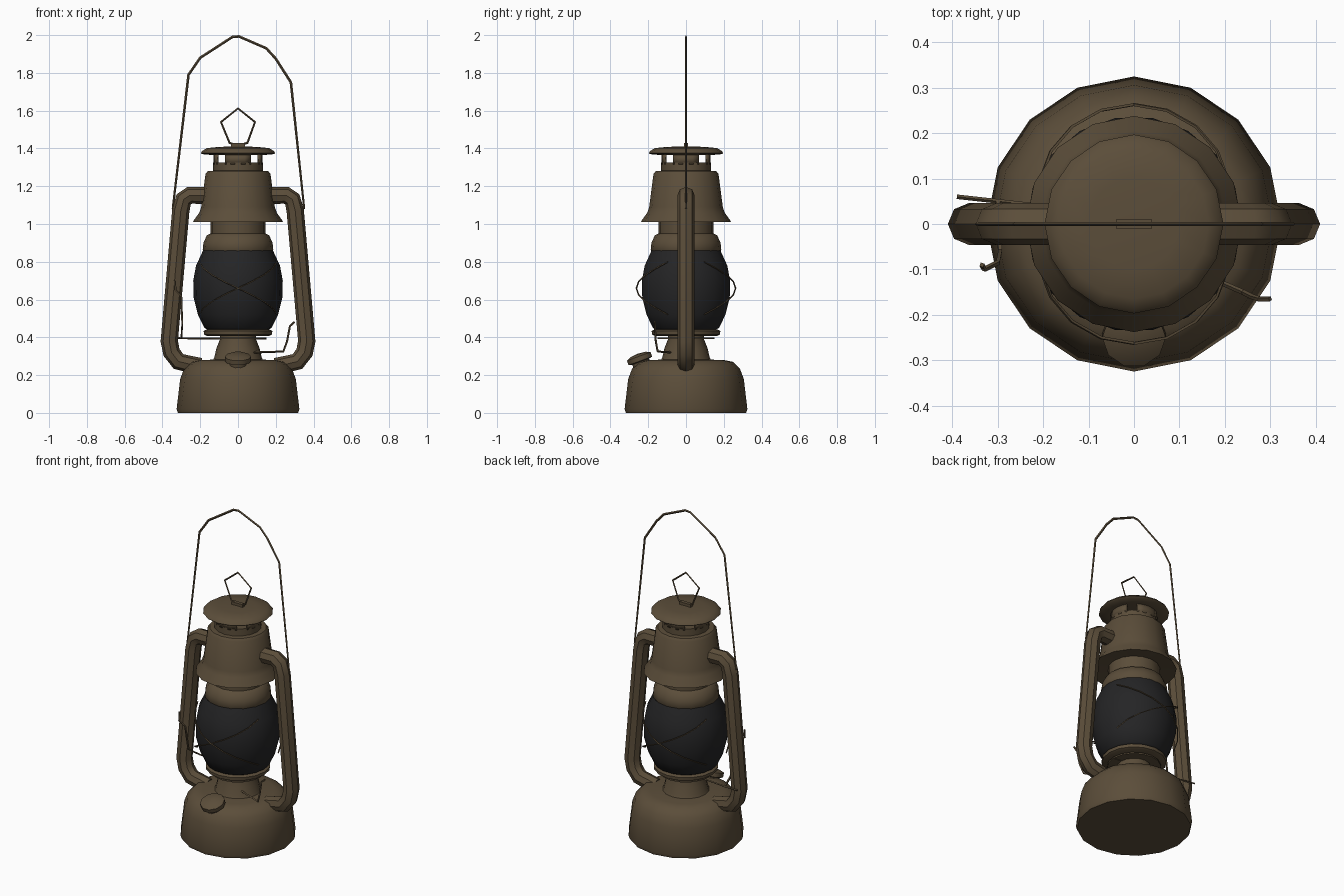
import bpy
import bmesh
from math import sin, cos, pi, radians
from mathutils import Matrix, Vector

if "Cube" in bpy.data.objects:
    bpy.data.objects.remove(bpy.data.objects["Cube"])


def material(name, rgb):
    m = bpy.data.materials.new(name)
    m.use_nodes = True
    m.diffuse_color = (*rgb, 1)
    m.node_tree.nodes["Principled BSDF"].inputs["Base Color"].default_value = (*rgb, 1)
    return m


BRASS = material("aged brown metal", (0.105, 0.075, 0.042))
GLASS = material("dark glass", (0.018, 0.018, 0.019))


def finish(obj, mat):
    obj.data.materials.clear()
    obj.data.materials.append(mat)
    obj.data.polygons.foreach_set("use_smooth", [True] * len(obj.data.polygons))
    obj.data.set_sharp_from_angle(angle=radians(42))
    return obj


def from_bmesh(name, bm, mat):
    bmesh.ops.remove_doubles(bm, verts=bm.verts, dist=0.0005)
    bmesh.ops.recalc_face_normals(bm, faces=bm.faces)
    mesh = bpy.data.meshes.new(name)
    bm.to_mesh(mesh)
    bm.free()
    obj = bpy.data.objects.new(name, mesh)
    bpy.context.collection.objects.link(obj)
    return finish(obj, mat)


def lathe(name, profile, mat=BRASS, sides=16):
    """Revolve a (radius, height) profile around z."""
    bm = bmesh.new()
    verts = [bm.verts.new((r, 0, z)) for r, z in profile]
    edges = [bm.edges.new(pair) for pair in zip(verts, verts[1:])]
    bmesh.ops.spin(bm, geom=verts + edges, cent=(0, 0, 0), axis=(0, 0, 1),
                   angle=2 * pi, steps=sides)
    return from_bmesh(name, bm, mat)


def tube(name, points, radius, resolution=0, mat=BRASS):
    """Sweep a round section along a path and turn it into a mesh."""
    curve = bpy.data.curves.new(name, "CURVE")
    curve.dimensions = "3D"
    curve.bevel_depth = radius
    curve.bevel_resolution = resolution
    curve.use_fill_caps = True
    spline = curve.splines.new("POLY")
    spline.points.add(len(points) - 1)
    for p, co in zip(spline.points, points):
        p.co = (*co, 1)
    temp = bpy.data.objects.new(name + "_path", curve)
    bpy.context.collection.objects.link(temp)
    bpy.context.view_layer.update()
    graph = bpy.context.evaluated_depsgraph_get()
    mesh = bpy.data.meshes.new_from_object(temp.evaluated_get(graph))
    bpy.data.objects.remove(temp)
    obj = bpy.data.objects.new(name, mesh)
    bpy.context.collection.objects.link(obj)
    return finish(obj, mat)


def flat(points):
    return [(x, 0, z) for x, z in points]


# Fuel tank and burner
lathe("fuel_tank", [(0, 0), (0.318, 0), (0.325, 0.02), (0.306, 0.18), (0.285, 0.235),
                    (0.25, 0.27), (0.2, 0.28), (0, 0.285)])
lathe("burner_cone", [(0.135, 0.275), (0.125, 0.295), (0.115, 0.34), (0.095, 0.39),
                      (0.095, 0.42)])
lathe("burner_plate", [(0, 0.39), (0.15, 0.39), (0.15, 0.398), (0, 0.398)])
lathe("globe_seat", [(0, 0.405), (0.165, 0.408), (0.18, 0.415), (0.182, 0.434),
                     (0.165, 0.442), (0, 0.442)])

# Filler cap, tilted towards the front
cap = lathe("filler_cap", [(0, -0.07), (0.05, -0.07), (0.05, -0.015), (0.07, -0.01),
                           (0.07, 0.015), (0.045, 0.026), (0, 0.03)], sides=10)
cap.data.transform(Matrix.Translation((0, -0.245, 0.285)) @ Matrix.Rotation(radians(20), 4, "X"))

# Glass globe and its upper collar
lathe("glass_globe", [(0.16, 0.44), (0.178, 0.45), (0.212, 0.52), (0.235, 0.61), (0.237, 0.7),
                      (0.222, 0.78), (0.185, 0.86)], GLASS, 18)
lathe("globe_collar", [(0.182, 0.855), (0.187, 0.862), (0.183, 0.9), (0.165, 0.94),
                       (0.145, 0.95), (0.145, 1.02)])

# Hood and chimney
lathe("hood", [(0.145, 1.02), (0.238, 1.01), (0.235, 1.018), (0.205, 1.06), (0.195, 1.09),
               (0.172, 1.265), (0.16, 1.28), (0.132, 1.282), (0.132, 1.325), (0.12, 1.325),
               (0, 1.32)])
lathe("chimney_cap", [(0, 1.365), (0.135, 1.365), (0.19, 1.37), (0.197, 1.376), (0.19, 1.386),
                      (0.165, 1.402), (0.1, 1.408), (0, 1.412)])

# Four curved plates carrying the cap, with open vents between them
bm = bmesh.new()
for side in range(4):
    ring = []
    for step in range(-2, 3):
        a = side * pi / 2 + step * radians(16)
        ring.append([bm.verts.new((0.131 * cos(a), 0.131 * sin(a), z)) for z in (1.315, 1.37)])
    for (a0, a1), (b0, b1) in zip(ring, ring[1:]):
        bm.faces.new((a0, b0, b1, a1))
vents = from_bmesh("chimney_posts", bm, BRASS)
solid = vents.modifiers.new("Thickness", "SOLIDIFY")
solid.thickness = 0.008

# Side air tubes
for name, s in (("left_air_tube", 1), ("right_air_tube", -1)):
    tube(name, flat([(s * x, z) for x, z in [
        (0.14, 1.15), (0.255, 1.152), (0.288, 1.13), (0.303, 1.07), (0.364, 0.38),
        (0.352, 0.32), (0.315, 0.272), (0.2, 0.245)]]), 0.046, 2)

# Carrying handle and lifting ring
handle = tube("carrying_handle", flat([
    (-0.335, 1.08), (-0.345, 1.085), (-0.262, 1.79), (-0.2, 1.88), (-0.03, 1.99), (0.005, 1.993),
    (0.15, 1.93), (0.2, 1.875), (0.28, 1.75), (0.35, 1.085), (0.335, 1.08)]), 0.007)
ring = tube("lifting_ring", flat([(-0.02, 1.42), (-0.045, 1.43), (-0.09, 1.54), (0, 1.612),
                                  (0.09, 1.54), (0.05, 1.43), (0.02, 1.42)]), 0.006)
for part in (handle, ring):
    part.data.transform(Matrix.Diagonal((1, 0.6, 1, 1)))

bm = bmesh.new()
bmesh.ops.create_cube(bm, size=1, matrix=Matrix.Translation((0, 0, 1.417))
                      @ Matrix.Diagonal((0.076, 0.022, 0.022, 1)))
from_bmesh("ring_tab", bm, BRASS)

# Guard wires crossing in front of and behind the globe
for place, centre in (("front", -pi / 2), ("back", pi / 2)):
    for label, slope in (("rising", 1), ("falling", -1)):
        path = []
        for i in range(-4, 5):
            t = i / 4
            a = centre + t * radians(65)
            r = 0.263 - 0.035 * t * t
            path.append((r * cos(a), r * sin(a), 0.66 + slope * 0.14 * t))
        tube(f"{place}_guard_wire_{label}", path, 0.004)

# Globe lifting lever and wick adjuster
tube("lever_rod", [(-0.39, 0.06, 0.4), (-0.3, 0.05, 0.395), (0.15, 0, 0.393)], 0.005)
tube("lever_handle", [(-0.335, -0.09, 0.7), (-0.33, -0.1, 0.65), (-0.3, -0.085, 0.62),
                      (-0.295, -0.06, 0.47), (-0.3, 0.05, 0.395)], 0.006)
tube("wick_adjuster", [(0.08, -0.08, 0.32), (0.24, -0.15, 0.325), (0.26, -0.16, 0.38),
                       (0.275, -0.165, 0.46), (0.3, -0.165, 0.482)], 0.006)
